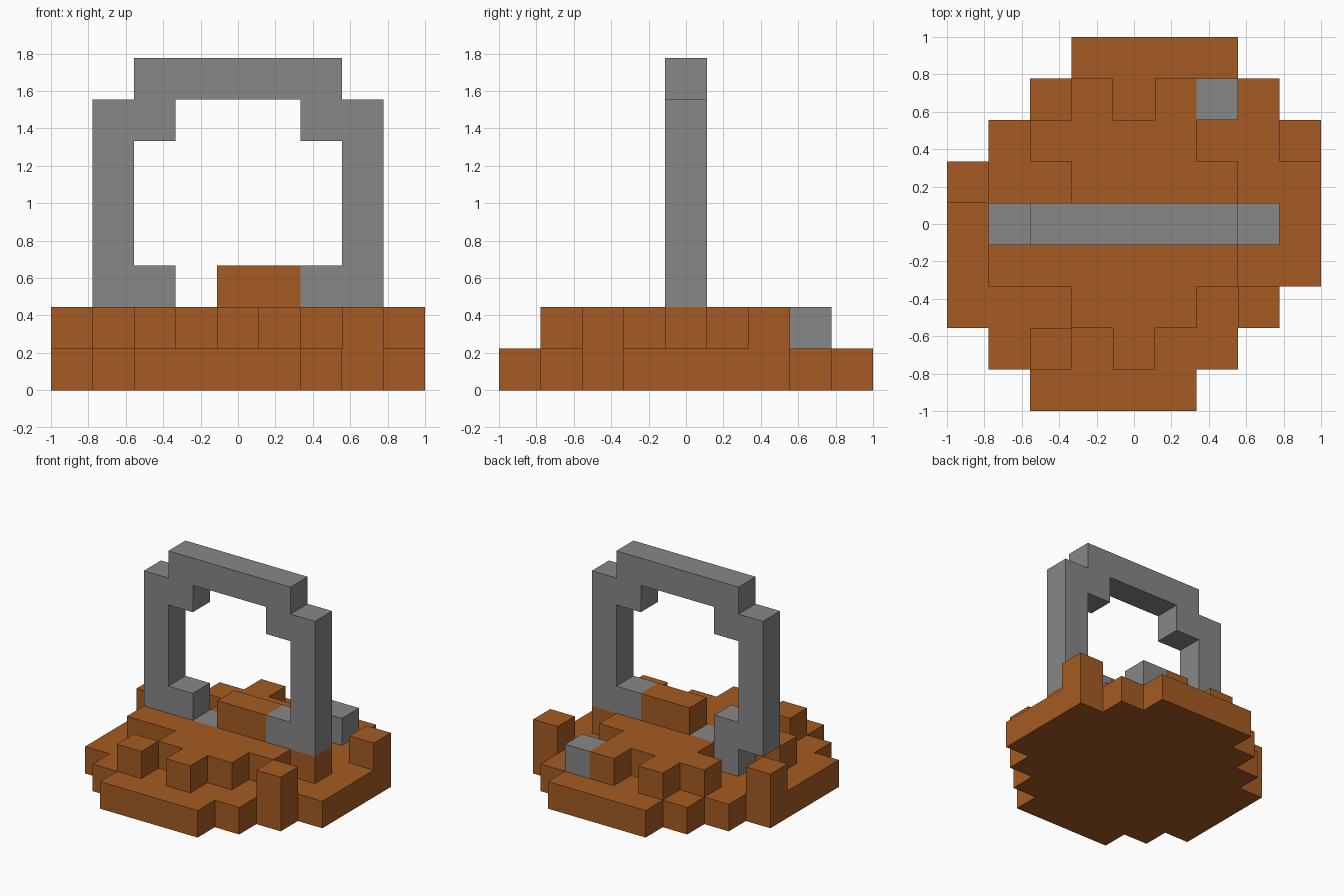
import bpy
import bmesh
from mathutils import Vector

CELL = 2 / 9
if "Cube" in bpy.data.objects:
    bpy.data.objects.remove(bpy.data.objects["Cube"], do_unlink=True)


def make_material(name, rgb):
    mat = bpy.data.materials.new(name)
    mat.use_nodes = True
    mat.diffuse_color = (*rgb, 1)
    bsdf = mat.node_tree.nodes["Principled BSDF"]
    bsdf.inputs["Base Color"].default_value = (*rgb, 1)
    bsdf.inputs["Roughness"].default_value = 0.9
    return mat


brown = make_material("warm brown", (0.376, 0.105, 0.016))
grey = make_material("stone grey", (0.246, 0.241, 0.241))


def run(first, last, y, z):
    """Cells in a straight row along x."""
    return {(x, y, z) for x in range(first, last + 1)}


def layer(rows, z):
    """Rows run front to back; '#' marks a filled cell."""
    return {(x, y, z) for y, row in enumerate(rows)
            for x, mark in enumerate(row) if mark == "#"}


# Round stepped base
base = layer(["..####...",
              ".######..",
              "########.",
              "#########",
              "#########",
              "#########",
              ".########",
              "..######.",
              "...####.."], 0)

# Uneven raised tier on the base
tier = layer([".........",
              "..#.#....",
              "...###.#.",
              ".######..",
              "....####.",
              "#..####..",
              "..####..#",
              "...#.#...",
              "........."], 1)

# Ridge across the middle, and loose grey pieces set in the tier
ridge = run(4, 5, 4, 2)
inlay = run(2, 3, 4, 1)
stone = run(6, 6, 7, 1)

# Stepped arch handle, mirrored about the middle column
handle = run(2, 6, 4, 7)
for side in (1, -1):
    outer, inner = 4 + 3 * side, 4 + 2 * side
    handle |= {(outer, 4, z) for z in range(2, 7)}
    handle |= {(inner, 4, 2), (inner, 4, 6)}

parts = {
    "base": (base, brown),
    "raised_tier": (tier, brown),
    "middle_ridge": (ridge, brown),
    "grey_inlay": (inlay, grey),
    "grey_stone": (stone, grey),
    "arch_handle": (handle, grey),
}
filled = set().union(*(cells for cells, _ in parts.values()))


def build(name, cells, mat):
    """Outer skin of a group of cells, merged into large flat faces."""
    bm = bmesh.new()
    for cell in sorted(cells):
        for axis in range(3):
            for sign in (-1, 1):
                normal = Vector((0, 0, 0))
                normal[axis] = sign
                if tuple(int(c + n) for c, n in zip(cell, normal)) in filled:
                    continue
                u = Vector((0, 0, 0))
                u[(axis + 1) % 3] = 0.5
                v = normal.cross(u)
                mid = Vector(cell) + Vector((-4, -4, 0.5)) + normal / 2
                corners = (mid - u - v, mid + u - v, mid + u + v, mid - u + v)
                bm.faces.new([bm.verts.new(p * CELL) for p in corners])
    bmesh.ops.remove_doubles(bm, verts=bm.verts[:], dist=0.001)
    bmesh.ops.dissolve_limit(bm, angle_limit=0.01,
                             verts=bm.verts[:], edges=bm.edges[:])
    mesh = bpy.data.meshes.new(name)
    bm.to_mesh(mesh)
    bm.free()
    mesh.materials.append(mat)
    bpy.context.collection.objects.link(bpy.data.objects.new(name, mesh))


for part, (cells, mat) in parts.items():
    build(part, cells, mat)
